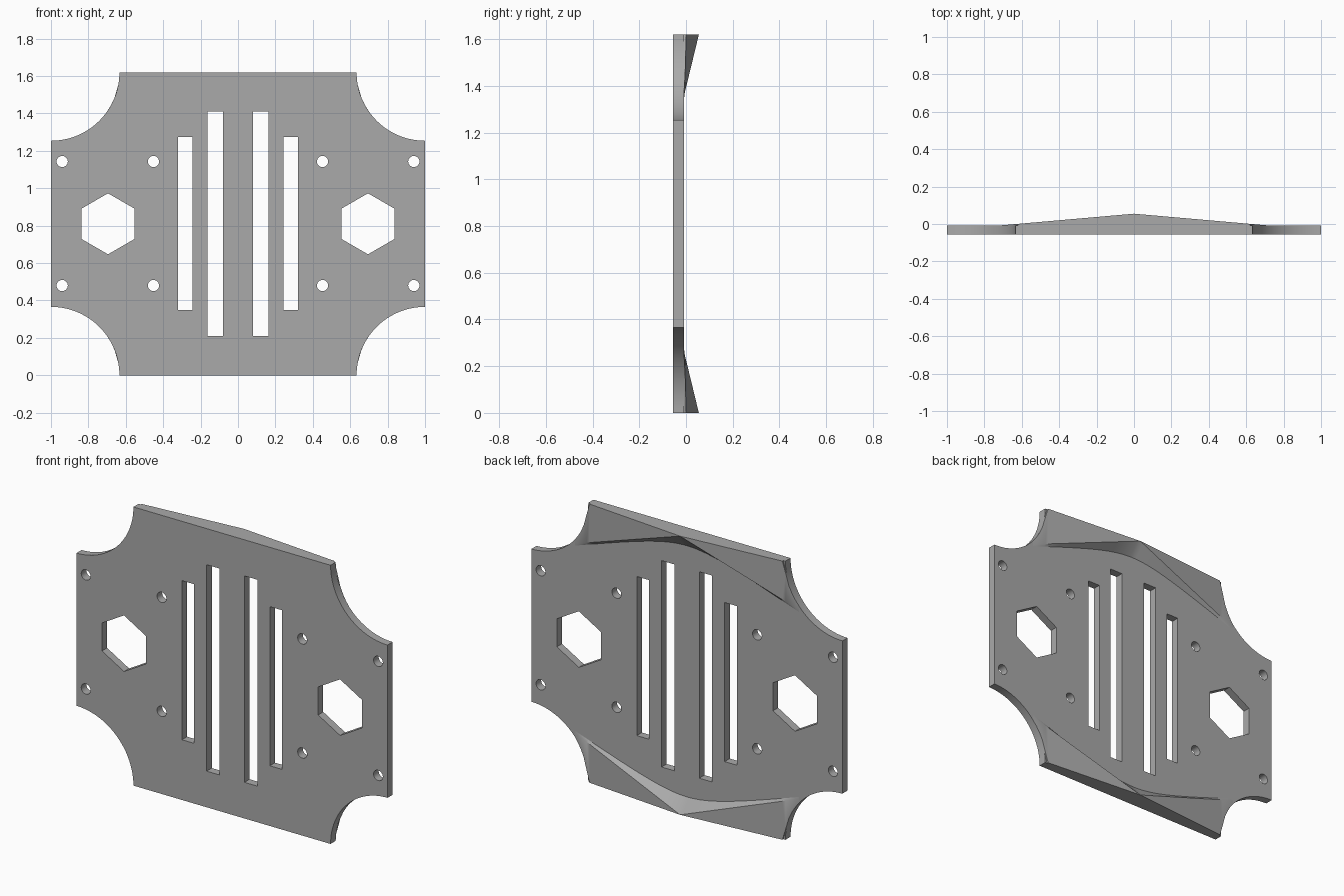
import bpy, bmesh
from math import pi, sin, cos, sqrt

cube = bpy.data.objects.get("Cube")
if cube:
    bpy.data.objects.remove(cube, do_unlink=True)

HEIGHT, CUT = 1.62, 0.366        # plate height and corner scoop radius
FRONT, BACK, PEAK = -0.055, -0.008, 0.055
REACH, DEPTH, TOE = 0.72, 0.26, 0.08   # rib half length, side depth, centre toe

grey = bpy.data.materials.new("plain grey")
grey.use_nodes = True
colour = (0.4, 0.4, 0.4, 1)
grey.diffuse_color = colour
grey.node_tree.nodes["Principled BSDF"].inputs["Base Color"].default_value = colour


def ring(cx, cz, r, n, start=0.0, sweep=2 * pi, closed=True):
    steps = n if closed else n - 1
    return [(cx + r * cos(start + sweep * i / steps),
             cz + r * sin(start + sweep * i / steps)) for i in range(n)]


def finish(obj):
    obj.data.materials.clear()
    obj.data.materials.append(grey)
    bpy.ops.object.select_all(action='DESELECT')
    obj.select_set(True)
    bpy.context.view_layer.objects.active = obj
    bpy.ops.object.shade_smooth_by_angle(angle=0.5)


# Outline with four scooped corners
loops = [[]]
for cx, cz, start in ((1, 0, pi), (1, HEIGHT, -pi / 2),
                      (-1, HEIGHT, 0), (-1, 0, pi / 2)):
    loops[0] += ring(cx, cz, CUT, 25, start, -pi / 2, False)

# Openings: slots, hexagons and screw holes on both sides
for side in (-1, 1):
    for x0, x1, z0, z1 in ((0.08, 0.163, 0.21, 1.41), (0.243, 0.322, 0.35, 1.275)):
        loops.append([(side * x0, z0), (side * x1, z0), (side * x1, z1), (side * x0, z1)])
    loops.append(ring(side * 0.695, HEIGHT / 2, 0.163, 6, pi / 2))
    for x in (0.452, 0.94):
        for z in (0.48, 1.143):
            loops.append(ring(side * x, z, 0.03, 24))

# Flat plate, extruded from its filled profile
curve = bpy.data.curves.new("plate_profile", 'CURVE')
curve.dimensions = '2D'
curve.fill_mode = 'BOTH'
curve.extrude = (BACK - FRONT) / 2
for loop in loops:
    spline = curve.splines.new('POLY')
    spline.points.add(len(loop) - 1)
    for point, (x, z) in zip(spline.points, loop):
        point.co = (x, z, 0, 1)
    spline.use_cyclic_u = True
plate = bpy.data.objects.new("plate", curve)
bpy.context.collection.objects.link(plate)
plate.rotation_euler.x = pi / 2
plate.location.y = (FRONT + BACK) / 2
bpy.ops.object.select_all(action='DESELECT')
plate.select_set(True)
bpy.context.view_layer.objects.active = plate
bpy.ops.object.convert(target='MESH')
bpy.ops.object.transform_apply(location=True, rotation=True, scale=True)
finish(plate)


# Tapered stiffening rib along one edge of the back
def rib(name, top):
    bm = bmesh.new()
    columns = []
    count = 72
    for i in range(count + 1):
        x = REACH * (2 * i / count - 1)
        t = abs(x) / REACH
        roof = PEAK + (BACK - PEAK) * t
        edge = sqrt(max(0, CUT ** 2 - (1 - abs(x)) ** 2))
        crest = max(DEPTH * t, edge)
        toe = max(sqrt(TOE ** 2 + (DEPTH * t) ** 2), crest)
        section = ((edge, BACK), (edge, roof), (crest, roof), (toe, BACK))
        columns.append([bm.verts.new((x, y, HEIGHT - z if top else z)) for z, y in section])
    for a, b in zip(columns, columns[1:]):
        for j in range(3):
            bm.faces.new((a[j], b[j], b[j + 1], a[j + 1]))
    bmesh.ops.remove_doubles(bm, verts=bm.verts, dist=0.0001)
    bm.normal_update()
    # Roof faces look backwards, so orient everything from them
    for face in bm.faces:
        if face.normal.y < -0.0001 or (abs(face.normal.y) <= 0.0001
                                      and (face.normal.z > 0) != top):
            face.normal_flip()
    mesh = bpy.data.meshes.new(name)
    bm.to_mesh(mesh)
    bm.free()
    obj = bpy.data.objects.new(name, mesh)
    bpy.context.collection.objects.link(obj)
    finish(obj)


rib("bottom_rib", False)
rib("top_rib", True)
